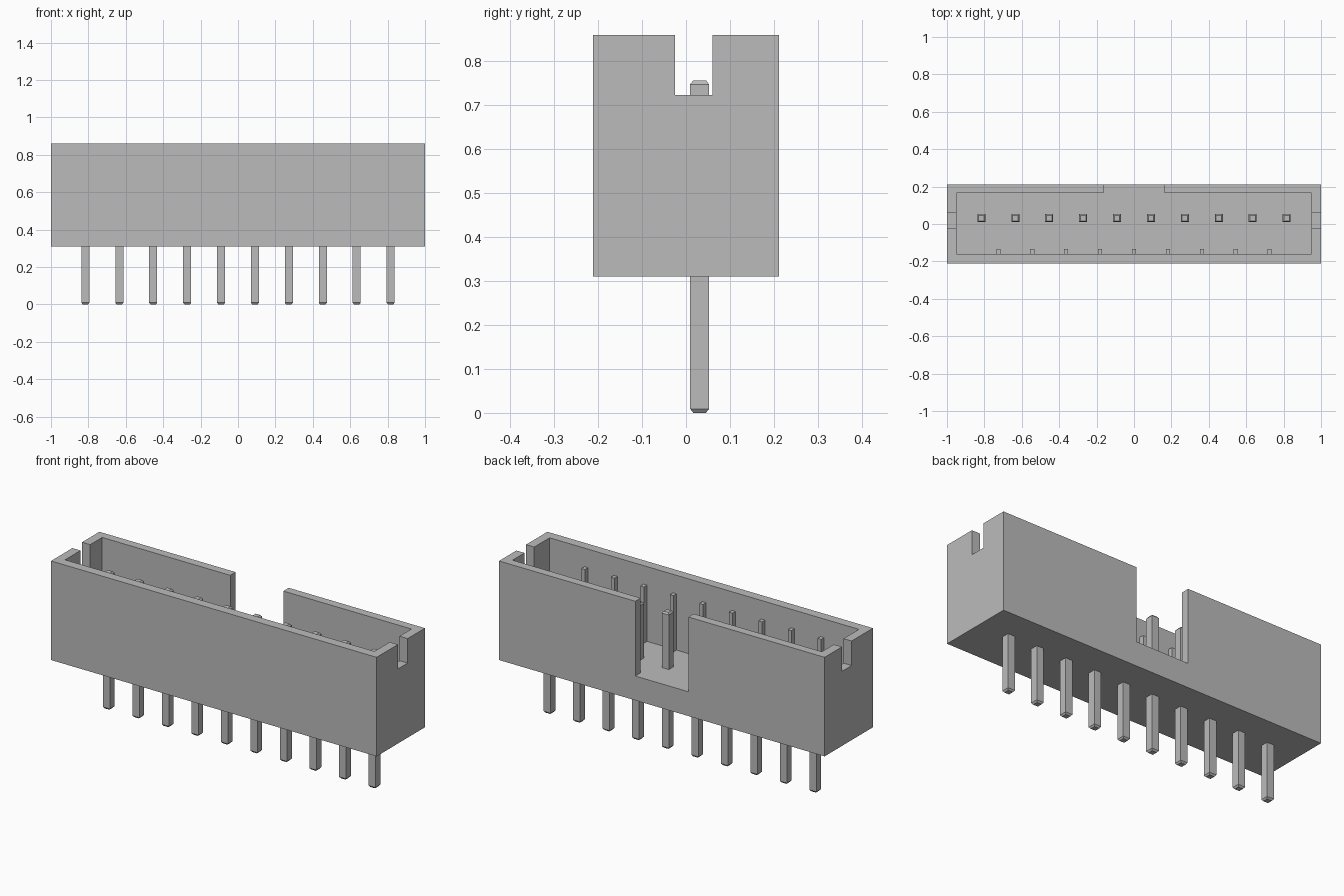
import bpy, bmesh
from mathutils import Matrix, Vector

cube = bpy.data.objects.get("Cube")
if cube:
    bpy.data.objects.remove(cube, do_unlink=True)

grey = bpy.data.materials.new("Grey")
grey.use_nodes = True
GREY = (0.5, 0.5, 0.5, 1)
grey.diffuse_color = GREY
grey.node_tree.nodes["Principled BSDF"].inputs["Base Color"].default_value = GREY

# Overall dimensions
HALF_X, HALF_Y = 1.0, 0.212
BOTTOM, TOP, FLOOR = 0.31, 0.86, 0.445
PINS, PITCH, PIN_Y, PIN_W, PIN_TOP = 10, 0.1813, 0.031, 0.043, 0.757


def make_object(name, bm):
    mesh = bpy.data.meshes.new(name)
    bm.to_mesh(mesh)
    bm.free()
    mesh.materials.append(grey)
    obj = bpy.data.objects.new(name, mesh)
    bpy.context.collection.objects.link(obj)
    return obj


def box(name, low, high):
    low, high = Vector(low), Vector(high)
    bm = bmesh.new()
    bmesh.ops.create_cube(bm, size=1, matrix=Matrix.Translation((low + high) / 2)
                          @ Matrix.Diagonal((high - low).to_4d()))
    return make_object(name, bm)


def pin(name, x):
    # Square post with both ends chamfered
    bm = bmesh.new()
    bmesh.ops.create_cube(bm, size=1, matrix=Matrix.Translation((x, PIN_Y, PIN_TOP / 2))
                          @ Matrix.Diagonal((PIN_W, PIN_W, PIN_TOP, 1)))
    ends = [f for f in bm.faces if abs(f.normal.z) > 0.9]
    bmesh.ops.inset_individual(bm, faces=ends, thickness=0.01)
    for face in ends:
        inner = set(face.verts)
        sign = 1 if face.normal.z > 0 else -1
        neighbours = {v for e in {e for w in inner for e in w.link_edges}
                      for v in e.verts} - inner
        for v in neighbours:
            v.co.z -= sign * 0.009
    return make_object(name, bm)


# Shroud: solid block hollowed out, with a key slot and end notches
shroud = box("shroud", (-HALF_X, -HALF_Y, BOTTOM), (HALF_X, HALF_Y, TOP))
cutters = [
    box("cavity_cutter", (-0.95, -0.16, FLOOR), (0.95, 0.165, 1)),
    box("key_slot_cutter", (-0.163, 0, FLOOR), (0.163, 0.3, 1)),
    box("end_notch_cutter", (-1.1, -0.025, 0.724), (1.1, 0.06, 1)),
]
for cutter in cutters:
    mod = shroud.modifiers.new(cutter.name, 'BOOLEAN')
    mod.operation, mod.solver, mod.object = 'DIFFERENCE', 'EXACT', cutter
bpy.context.view_layer.update()
evaluated = shroud.evaluated_get(bpy.context.evaluated_depsgraph_get())
hollow = bpy.data.meshes.new_from_object(evaluated)
shroud.modifiers.clear()
shroud.data = hollow
for cutter in cutters:
    bpy.data.objects.remove(cutter, do_unlink=True)

# Row of contact pins
for i in range(PINS):
    pin(f"pin_{i + 1}", (i - (PINS - 1) / 2) * PITCH)

# Slim ribs on the inside of the front wall, midway between pins
for i in range(PINS - 1):
    x = (i - (PINS - 2) / 2) * PITCH
    box(f"rib_{i + 1}", (x - 0.011, -0.165, FLOOR - 0.005), (x + 0.011, -0.133, PIN_TOP))
